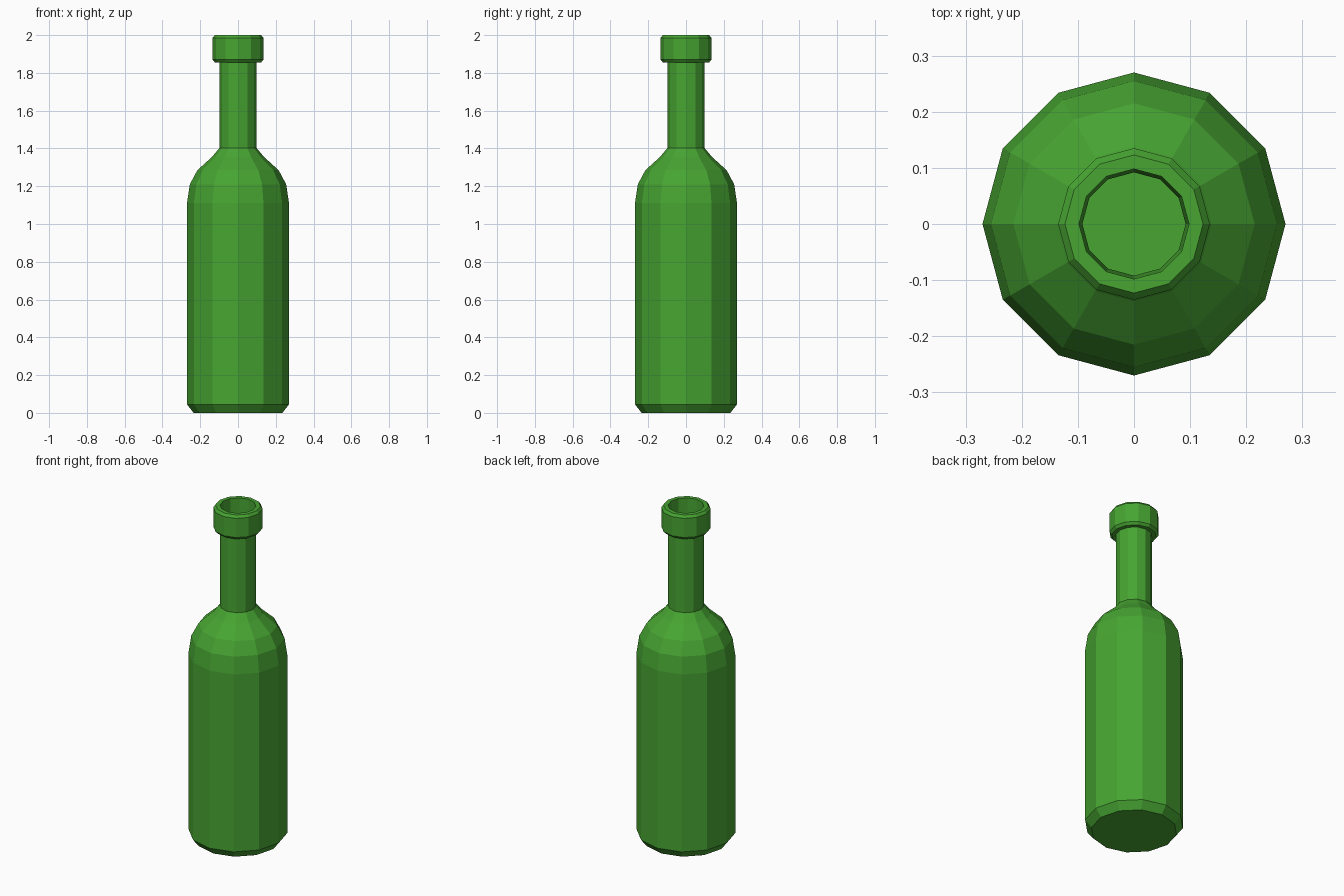
import bpy, bmesh, math

if "Cube" in bpy.data.objects:
    bpy.data.objects.remove(bpy.data.objects["Cube"])

SIDES = 12

green = bpy.data.materials.new("bottle_green")
green.diffuse_color = (0.063, 0.375, 0.032, 1)
green.use_nodes = True
green.node_tree.nodes["Principled BSDF"].inputs["Base Color"].default_value = green.diffuse_color

# Outer profile from base up to lip, then down the inside (radius, height)
profile = [
    (0.235, 0.0), (0.27, 0.045), (0.27, 1.11), (0.255, 1.21), (0.215, 1.285),
    (0.11, 1.38), (0.099, 1.40), (0.099, 1.855),              # shoulder, neck
    (0.122, 1.855), (0.135, 1.87), (0.135, 1.985), (0.123, 2.0),  # lip
    (0.098, 2.0), (0.092, 1.41), (0.20, 1.28), (0.25, 1.11),  # inside
    (0.25, 0.05), (0.22, 0.02),
]


def lathe(name, pts, mat):
    bm = bmesh.new()
    rings = []
    for r, z in pts:
        rings.append([bm.verts.new((r * math.cos(2 * math.pi * i / SIDES),
                                    r * math.sin(2 * math.pi * i / SIDES), z))
                      for i in range(SIDES)])
    for a, b in zip(rings, rings[1:]):
        for i in range(SIDES):
            j = (i + 1) % SIDES
            bm.faces.new((a[i], a[j], b[j], b[i]))
    bm.faces.new(rings[0][::-1])   # underside
    bm.faces.new(rings[-1])        # inside floor
    bmesh.ops.recalc_face_normals(bm, faces=bm.faces)
    me = bpy.data.meshes.new(name)
    bm.to_mesh(me)
    bm.free()
    me.materials.append(mat)
    ob = bpy.data.objects.new(name, me)
    bpy.context.collection.objects.link(ob)
    return ob


lathe("bottle", profile, green)
